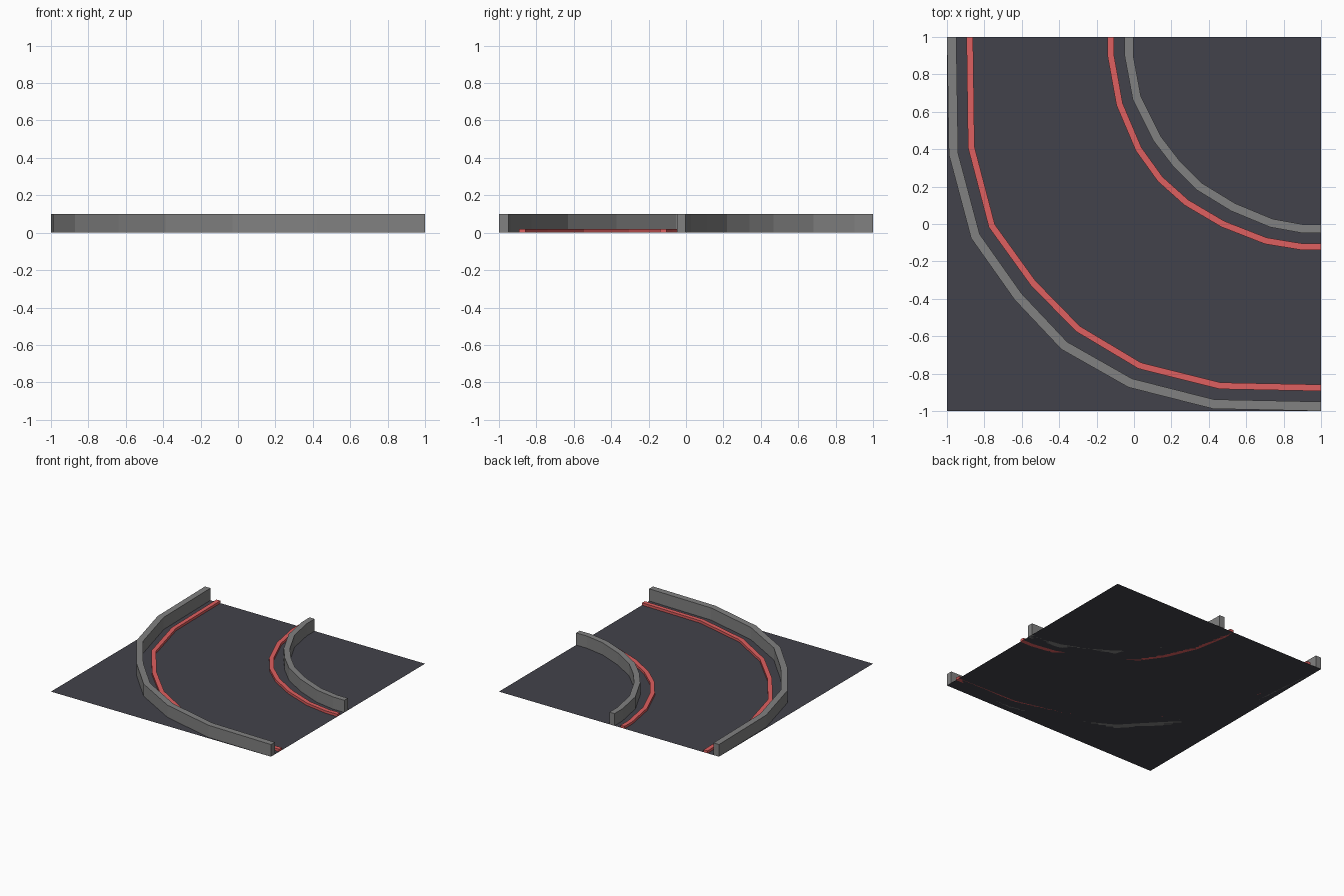
import bpy
from mathutils import Vector

if "Cube" in bpy.data.objects:
    bpy.data.objects.remove(bpy.data.objects["Cube"])


def material(name, rgb):
    m = bpy.data.materials.new(name)
    m.diffuse_color = (*rgb, 1)
    m.use_nodes = True
    m.node_tree.nodes["Principled BSDF"].inputs["Base Color"].default_value = m.diffuse_color
    return m


def add_mesh(name, verts, faces, mat=None):
    me = bpy.data.meshes.new(name)
    me.from_pydata(verts, [], faces)
    me.update()
    ob = bpy.data.objects.new(name, me)
    bpy.context.collection.objects.link(ob)
    if mat:
        me.materials.append(mat)
    return ob


def sweep_strip(name, path, width, z0, z1, mat=None):
    """Box section swept along a path with mitred corners, square on the tile edges."""
    pts = [Vector(p) for p in path]
    # the path enters heading -y and leaves heading +x
    dirs = [Vector((0, -1))]
    dirs += [(b - a).normalized() for a, b in zip(pts, pts[1:])]
    dirs += [Vector((1, 0))]
    last = len(pts) - 1
    verts, faces = [], []
    for i, p in enumerate(pts):
        if i == 0:
            off = Vector((1, 0))
        elif i == last:
            off = Vector((0, 1))
        else:
            t = (dirs[i] + dirs[i + 1]).normalized()
            off = Vector((-t.y, t.x)) / t.dot(dirs[i])
        a, b = p - off * width / 2, p + off * width / 2
        verts += [(*a, z0), (*b, z0), (*b, z1), (*a, z1)]
    for i in range(last):
        for k in range(4):
            n = (k + 1) % 4
            faces.append((4 * i + k, 4 * i + 4 + k, 4 * i + 4 + n, 4 * i + n))
    faces += [(0, 1, 2, 3), tuple(4 * last + k for k in (3, 2, 1, 0))]
    return sweep_finish(add_mesh(name, verts, faces, mat))


def sweep_finish(ob):
    import bmesh
    bm = bmesh.new()
    bm.from_mesh(ob.data)
    bmesh.ops.recalc_face_normals(bm, faces=bm.faces)
    bm.to_mesh(ob.data)
    bm.free()
    return ob


asphalt = material("asphalt", (0.055, 0.055, 0.07))
red = material("red_line", (0.74, 0.115, 0.115))
concrete = material("concrete", (0.22, 0.22, 0.22))

# Road tile
add_mesh("road_surface", [(-1, -1, 0), (1, -1, 0), (1, 1, 0), (-1, 1, 0)],
         [(0, 1, 2, 3)], asphalt)

# Barriers
sweep_strip("outer_barrier",
            [(-.975, 1), (-.965, .375), (-.848, -.065), (-.62, -.388),
             (-.373, -.65), (-.02, -.85), (.425, -.963), (1, -.975)],
            .05, 0, .1, concrete)
sweep_strip("inner_barrier",
            [(-.027, 1), (-.027, .9), (.015, .675), (.125, .455), (.225, .325),
             (.35, .2), (.53, .09), (.735, .005), (.9, -.025), (1, -.025)],
            .046, 0, .1, concrete)

# Painted edge lines
sweep_strip("outer_line",
            [(-.878, 1), (-.87, .41), (-.76, -.01), (-.54, -.315),
             (-.3, -.56), (.03, -.757), (.46, -.865), (1, -.876)],
            .035, 0, .02, red)
sweep_strip("inner_line",
            [(-.124, 1), (-.124, .9), (-.077, .64), (.025, .4), (.14, .24),
             (.28, .115), (.475, 0), (.705, -.09), (.9, -.122), (1, -.122)],
            .035, 0, .02, red)
